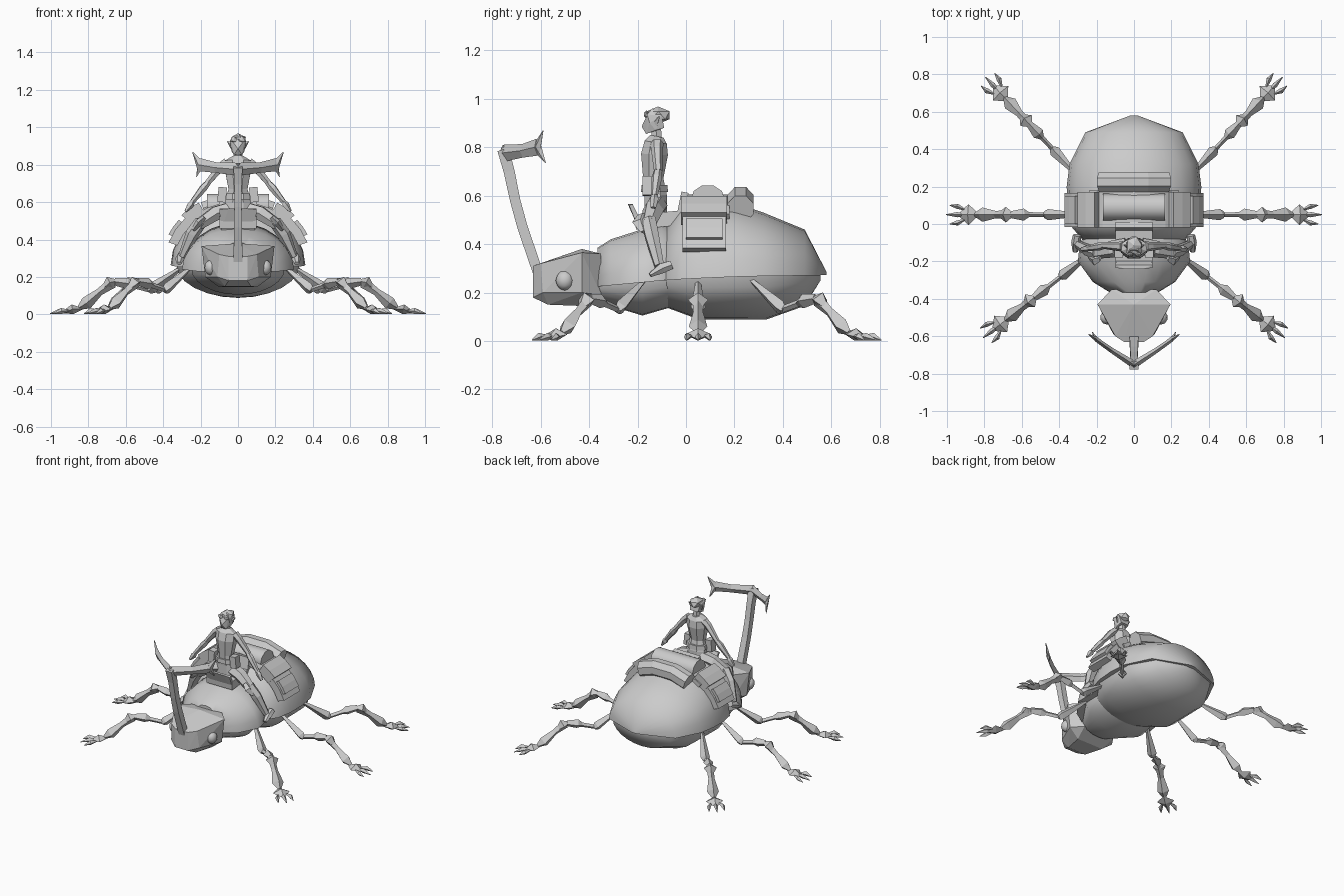
import bpy, bmesh, math
from mathutils import Vector, Matrix

def finish(name, bm, smooth=None):
    bmesh.ops.recalc_face_normals(bm, faces=bm.faces)
    me = bpy.data.meshes.new(name)
    bm.to_mesh(me)
    bm.free()
    ob = bpy.data.objects.new(name, me)
    bpy.context.collection.objects.link(ob)
    if smooth:
        bpy.ops.object.select_all(action='DESELECT')
        ob.select_set(True)
        bpy.context.view_layer.objects.active = ob
        bpy.ops.object.shade_smooth_by_angle(angle=math.radians(smooth))
    return ob

def loft(name, rings, smooth=None):
    """Skin a list of equal-length closed rings and cap both ends."""
    bm = bmesh.new()
    vs = [[bm.verts.new(p) for p in r] for r in rings]
    n = len(vs[0])
    for a, b in zip(vs, vs[1:]):
        for i in range(n):
            bm.faces.new((a[i], a[(i + 1) % n], b[(i + 1) % n], b[i]))
    bm.faces.new(vs[0])
    bm.faces.new(vs[-1])
    return finish(name, bm, smooth)

def limb(name, pts, n=4, turn=0.0, s=1, smooth=None):
    """Tapered limb through (x, y, z, half_width, half_height)."""
    P = [Vector((p[0] * s, p[1], p[2])) for p in pts]
    d = (P[-1] - P[0]).normalized()
    side = d.cross(Vector((0, 1, 0)) if abs(d.z) > .8 else Vector((0, 0, 1))).normalized()
    rings = []
    for i, p in enumerate(P):
        t = (P[min(i + 1, len(P) - 1)] - P[max(i - 1, 0)]).normalized()
        up = side.cross(t).normalized()
        w, h = pts[i][3], pts[i][4]
        rings.append([p + side * w * math.cos(a) + up * h * math.sin(a)
                      for a in [turn + 2 * math.pi * k / n for k in range(n)]])
    return loft(name, rings, smooth)

def shell(name, secs, n=12, smooth=50):
    """Half-ellipse sections (y, half_width, z_base, z_crown)."""
    return loft(name, [[(w * math.cos(math.pi * k / n), y, zb + (zt - zb) * math.sin(math.pi * k / n))
                        for k in range(n + 1)] for y, w, zb, zt in secs], smooth)

def box(name, c, size, rx=0, ry=0, rz=0):
    bm = bmesh.new()
    M = (Matrix.Translation(c) @ Matrix.Rotation(rz, 4, 'Z') @ Matrix.Rotation(ry, 4, 'Y')
         @ Matrix.Rotation(rx, 4, 'X') @ Matrix.Diagonal((*size, 1)))
    bmesh.ops.create_cube(bm, size=1, matrix=M)
    return finish(name, bm)

def ball(name, c, size, sub=2, smooth=None):
    bm = bmesh.new()
    bmesh.ops.create_icosphere(bm, subdivisions=sub, radius=1,
                               matrix=Matrix.Translation(c) @ Matrix.Diagonal((*size, 1)))
    return finish(name, bm, smooth)

def pad(name, y0, y1, a0, a1, t, n=4, s=1):
    """Padded strip lying on the wing-case cross-section between two angles."""
    rings = []
    for k in range(n + 1):
        a = math.radians(a0 + (a1 - a0) * k / n)
        rings.append([(s * (.345 + o) * math.sin(a), y, .26 + (.315 + o) * math.cos(a))
                      for y, o in ((y0, 0), (y1, 0), (y1, t), (y0, t))])
    return loft(name, rings)

def hull(name, pts, smooth=None):
    bm = bmesh.new()
    for x, y, z in pts:
        for s in ((1, -1) if x else (1,)):
            bm.verts.new((x * s, y, z))
    bmesh.ops.convex_hull(bm, input=bm.verts)
    return finish(name, bm, smooth)

# Beetle body
shell("wing_case", [(-.09, .27, .25, .46), (-.02, .33, .255, .55), (.08, .355, .26, .59), (.2, .36, .265, .57),
                    (.32, .345, .268, .53), (.49, .26, .27, .46), (.58, .02, .272, .285)])
shell("abdomen_belly", [(-.085, .24, .26, .14), (.05, .33, .265, .09), (.33, .325, .27, .088),
                        (.49, .23, .275, .145), (.555, .04, .275, .25)])
shell("thorax_shell", [(-.365, .13, .225, .385), (-.31, .22, .23, .42), (-.2, .30, .24, .455),
                       (-.1, .29, .25, .49), (-.05, .25, .255, .46)])
shell("thorax_belly", [(-.36, .13, .235, .16), (-.18, .25, .245, .105), (-.06, .24, .255, .14)])

# Beetle head and eyes
hull("beetle_head", [(.12, -.35, .36), (.12, -.35, .19), (.195, -.43, .365), (0, -.43, .38), (.175, -.43, .2),
                     (.1, -.44, .145), (.1, -.6, .32), (.11, -.59, .2), (.07, -.57, .15),
                     (.05, -.632, .31), (.05, -.632, .18)])
for s in (1, -1):
    ball("beetle_eye", (s * .145, -.5, .25), (.035, .038, .042), 2, 60)

# Forked horn
q = math.pi / 4
limb("horn_stem", [(0, -.61, .28, .034, .03), (0, -.675, .47, .03, .03), (0, -.705, .58, .028, .03),
                   (0, -.73, .7, .028, .032), (0, -.755, .79, .034, .034)], 4, q)
for s in (1, -1):
    limb("horn_arm", [(-.005, -.755, .775, .02, .035), (.12, -.675, .785, .014, .028),
                      (.205, -.615, .80, .012, .035)], 4, 0, s)
    for tip in ((.243, -.59, .868), (.222, -.58, .735)):
        limb("horn_prong", [(.15, -.655, .79, .012, .02), (.205, -.612, .80, .012, .028), (*tip, .002, .002)], 4, 0, s)

# Six legs: (distance, height, half width, half height) along a radial direction
COXA = [(-.09, .27, .006, .006), (.10, .14, .03, .03), (.12, .125, .018, .018)]
FEMUR = [(.09, .125, .012, .014), (.2, .155, .013, .015), (.23, .165, .032, .03), (.3, .175, .018, .02)]
KNEE = [(.28, .18, .004, .004), (.325, .17, .042, .035), (.37, .13, .006, .006)]
TIBIA = [(.31, .17, .024, .03), (.38, .12, .02, .02), (.45, .06, .038, .035), (.49, .035, .012, .012)]
FOOT = [(.47, .03, .004, .004), (.525, .027, .056, .026), (.58, .01, .004, .004)]
legs = {"front_leg": (.30, -.21, .49, -.385), "middle_leg": (.36, .05, 1, 0), "rear_leg": (.355, .315, .42, .45)}
for name, (hx, hy, dx, dy) in legs.items():
    d = Vector((dx, dy)).normalized()

    def at(r, z, w, h, off=0):
        return (hx + d.x * r - d.y * off, hy + d.y * r + d.x * off, z, w, h)
    for s in (1, -1):
        for part, prof in (("coxa", COXA), ("femur", FEMUR), ("knee", KNEE), ("tibia", TIBIA), ("foot", FOOT)):
            limb(name + "_" + part, [at(*p) for p in prof], 4, 0, s)
        for o in (-1, 0, 1):
            e = .645 if o == 0 else .625
            limb(name + "_claw", [at(.54, .02, .004, .004, o * .025), at(.585, .018, .014, .016, o * .045),
                                  at(e, .004, .002, .002, o * .05)], 4, 0, s)

# Saddle, bags and bedrolls
pad("saddle_blanket", -.02, .18, -40, 40, .03, 6)
for s in (1, -1):
    pad("saddle_bag", -.015, .165, 33, 70, .05, 3, s)
    pad("bag_flap", -.02, .17, 30, 46, .075, 2, s)
    pad("bag_pocket", .0, .15, 50, 64, .068, 2, s)
limb("top_roll", [(-.165, .09, .58, .072, .066), (.165, .09, .58, .072, .066)], 10, 0, 1, 45)
limb("rear_roll", [(-.18, .225, .545, .058, .062), (-.07, .225, .58, .058, .062),
                   (.07, .225, .58, .058, .062), (.18, .225, .545, .058, .062)], 8, math.pi / 8)
box("saddle_seat", (0, -.11, .5), (.2, .2, .06), .1)
hull("saddle_pommel", [(.09, -.19, .45), (.1, -.235, .56), (.05, -.24, .565), (.09, -.17, .46), (.1, -.22, .565)])
box("saddle_cantle", (0, -.015, .56), (.2, .03, .11), -.2)

# Rider torso
limb("rider_torso", [(0, -.125, .53, .085, .05), (0, -.125, .6, .075, .05), (0, -.135, .67, .055, .045),
                     (0, -.13, .77, .075, .06), (0, -.125, .82, .075, .05), (0, -.12, .845, .03, .03)], 8, math.pi / 8)
limb("rider_neck", [(0, -.12, .83, .024, .024), (0, -.125, .89, .022, .024)], 6)
limb("rider_belt", [(0, -.13, .615, .08, .06), (0, -.13, .645, .076, .058)], 8, math.pi / 8)

# Rider head, hair and goggles
hull("rider_face", [(.02, -.165, .855), (.034, -.125, .87), (.04, -.15, .90), (.042, -.1, .93), (.038, -.16, .935),
                    (0, -.183, .885), (.03, -.09, .88), (.02, -.14, .96)])
ball("rider_hair", (0, -.115, .932), (.047, .056, .036), 1)
for s in (1, -1):
    limb("rider_ear", [(.03, -.125, .9, .012, .018), (.056, -.11, .925, .002, .003)], 4, 0, s)
    ball("goggle_lens", (s * .022, -.163, .935), (.02, .012, .018), 1)

    # Rider arms and pouches
    limb("upper_arm", [(.06, -.12, .815, .028, .026), (.09, -.12, .79, .024, .024), (.165, -.115, .7, .017, .017)], 6, 0, s)
    limb("forearm", [(.155, -.115, .71, .016, .016), (.185, -.12, .675, .022, .022), (.245, -.13, .6, .014, .014)], 6, 0, s)
    limb("hand", [(.24, -.13, .605, .012, .012), (.255, -.13, .585, .02, .018), (.28, -.135, .55, .008, .012)], 5, 0, s)
    box("belt_pouch", (s * .085, -.155, .64), (.045, .05, .08), 0, s * -.1)

    # Rider legs and boots
    limb("thigh", [(.04, -.12, .56, .045, .045), (.12, -.135, .54, .045, .042), (.21, -.155, .48, .032, .032)], 6, 0, s)
    limb("shin", [(.195, -.155, .5, .034, .034), (.245, -.14, .43, .036, .032), (.30, -.11, .31, .02, .022)], 6, 0, s)
    limb("knee_guard", [(.18, -.18, .52, .02, .012), (.21, -.19, .49, .032, .02), (.24, -.175, .45, .014, .01)], 4, 0, s)
    limb("boot", [(.305, -.06, .315, .022, .02), (.31, -.1, .3, .026, .024), (.315, -.148, .272, .014, .01)], 6, 0, s)
